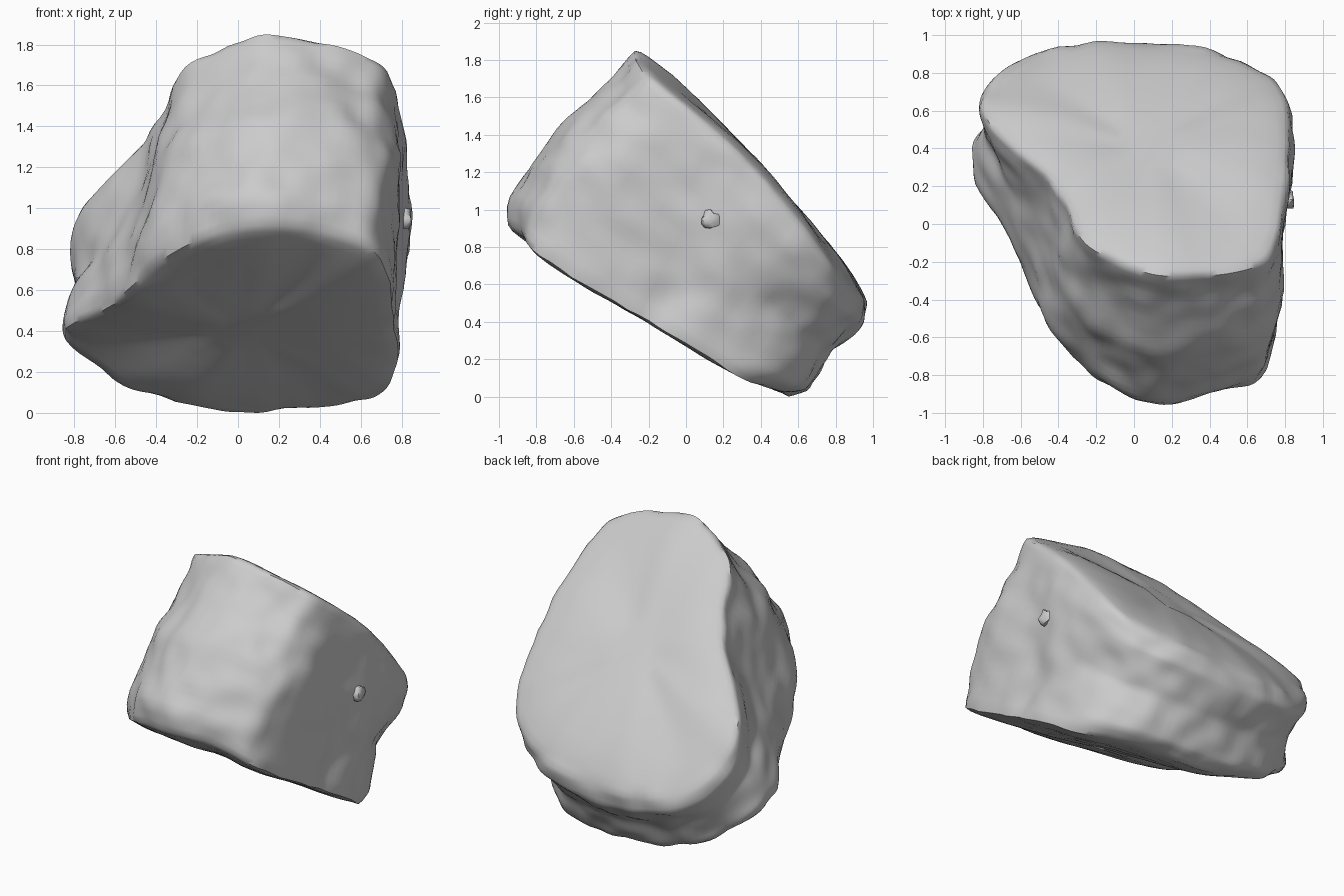
import bpy, bmesh, math
from mathutils import Vector, noise

cube = bpy.data.objects.get("Cube")
if cube:
    bpy.data.objects.remove(cube)

stone = bpy.data.materials.new("stone_grey")
stone.use_nodes = True
GREY = (0.6, 0.6, 0.6, 1)
stone.diffuse_color = GREY
stone.node_tree.nodes["Principled BSDF"].inputs["Base Color"].default_value = GREY

# Rim outlines, counterclockwise from the front
TOP = [(.2, -.28, 1.85), (.53, -.26, 1.78), (.74, -.16, 1.67), (.81, .22, 1.35), (.82, .6, .93),
       (.7, .81, .64), (.42, .92, .54), (.05, .96, .5), (-.3, .96, .5), (-.64, .83, .6),
       (-.8, .65, .85), (-.69, .43, 1.09), (-.43, .2, 1.37), (-.28, -.08, 1.66), (-.05, -.22, 1.79)]
BOTTOM = [(.15, -.96, .9), (.46, -.89, .86), (.7, -.79, .74), (.76, -.25, .42), (.78, .07, .23),
          (.66, .35, .07), (.42, .51, .01), (.1, .55, 0), (-.25, .54, .03), (-.6, .53, .14),
          (-.85, .37, .36), (-.73, .02, .47), (-.55, -.35, .58), (-.36, -.64, .74), (-.12, -.87, .86)]
# How far the wall swells near the lower rim, at the middle, near the upper rim
SWELL = [(.09, .09, 0), (.07, .09, 0), (.01, .06, 0), (0, 0, .02), (0, -.01, .02),
         (.03, -.06, .03), (.07, .02, .06), (.07, .02, .06), (.07, .02, .06), (.05, -.01, .05),
         (.02, -.04, .02), (.02, -.04, 0), (.02, 0, 0), (.05, .07, 0), (.08, .08, 0)]
STEPS, LEVELS = 8, 26


def smooth_loop(points):
    """Closed Catmull-Rom curve through the points."""
    pts = [Vector(p) for p in points]
    n, out = len(pts), []
    for i in range(n):
        a, b, c, d = (pts[(i + k) % n] for k in (-1, 0, 1, 2))
        for s in range(STEPS):
            t = s / STEPS
            out.append((2 * b + (c - a) * t + (2 * a - 5 * b + 4 * c - d) * t ** 2
                        + (3 * b - a - 3 * c + d) * t ** 3) / 2)
    return out


def average(points):
    return sum(points, Vector()) / len(points)


top, bottom, swell = smooth_loop(TOP), smooth_loop(BOTTOM), smooth_loop(SWELL)
top_c, bottom_c = average(top), average(bottom)
axis = (top_c - bottom_c).normalized()
count = len(top)


def cap_ring(rim, centre, scale, lift):
    return [centre.lerp(p, scale) + axis * lift for p in rim]


def swell_at(s, v):
    knots = [(0, 0), (.12, s.x), (.5, s.y), (.85, s.z), (1, 0)]
    for (v0, s0), (v1, s1) in zip(knots, knots[1:]):
        if v <= v1:
            return s0 + (s1 - s0) * (v - v0) / (v1 - v0)


def wall_ring(v):
    ring = []
    for low, high, s in zip(bottom, top, swell):
        out = low.lerp(high, v) - bottom_c.lerp(top_c, v)
        out = (out - axis * out.dot(axis)).normalized()
        ring.append(low.lerp(high, v) + out * swell_at(s, v))
    return ring


# Rings from the underside, up the wall, and in over the slanted top
CAPS = [.15, .3, .45, .6, .74, .84, .91, .96]
rings = [cap_ring(bottom, bottom_c, s, -.04 * (1 - s ** 5)) for s in CAPS]
rings += [wall_ring(i / LEVELS) for i in range(LEVELS + 1)]
rings += [cap_ring(top, top_c, s, .075 * (1 - s ** 5)) for s in reversed(CAPS)]

bm = bmesh.new()
grid = [[bm.verts.new(p) for p in ring] for ring in rings]
for lower, upper in zip(grid, grid[1:]):
    for i in range(count):
        j = (i + 1) % count
        bm.faces.new((lower[i], lower[j], upper[j], upper[i]))
bm.faces.new(list(reversed(grid[0])))
bm.faces.new(grid[-1])

# Worn, rounded rims
for _ in range(2):
    bmesh.ops.smooth_vert(bm, verts=bm.verts, factor=.5,
                          use_axis_x=True, use_axis_y=True, use_axis_z=True)
bm.normal_update()

# Weathering: strong lumps on the wall, faint ones on the two flat ends
moves = []
for r, row in enumerate(grid):
    on_wall = len(CAPS) <= r < len(CAPS) + LEVELS + 1
    for v in row:
        lumps = noise.noise(v.co * 3) * .025 + noise.noise(v.co * 7) * .018
        moves.append((v, v.normal * lumps * (1 if on_wall else .25)))
for v, move in moves:
    v.co += move

# Small chip standing out of the side wall
chip = bmesh.ops.create_icosphere(bm, subdivisions=2, radius=.05)["verts"]
for v in chip:
    v.co = v.co * (1 + .5 * noise.noise(v.co * 30)) + Vector((.81, .13, .94))

# Rest on the ground
floor = min(v.co.z for v in bm.verts)
for v in bm.verts:
    v.co.z -= floor

mesh = bpy.data.meshes.new("boulder")
bm.to_mesh(mesh)
bm.free()
mesh.materials.append(stone)
boulder = bpy.data.objects.new("boulder", mesh)
bpy.context.collection.objects.link(boulder)
bpy.context.view_layer.objects.active = boulder
boulder.select_set(True)
bpy.ops.object.shade_smooth_by_angle(angle=math.radians(50))
